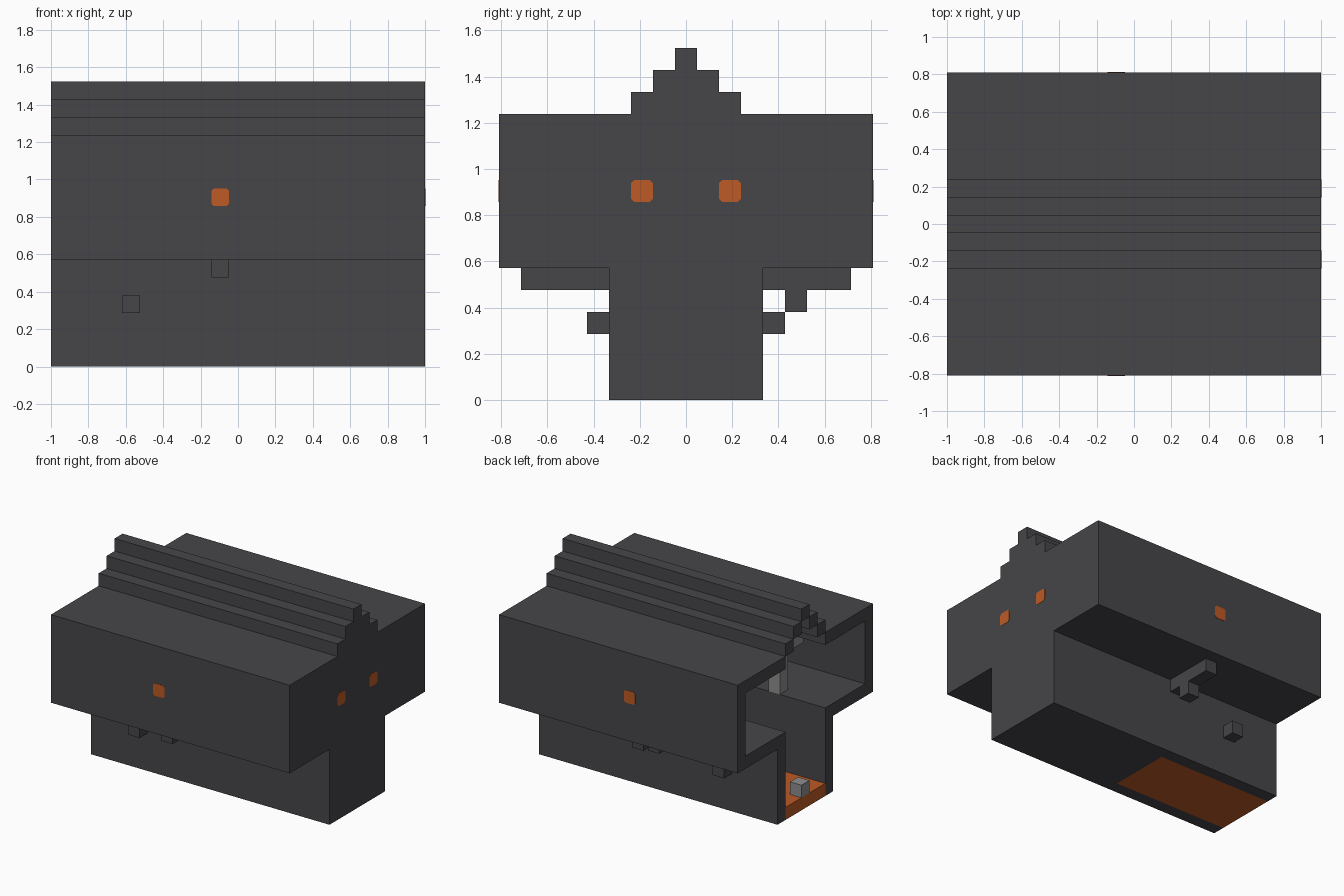
import bpy
import bmesh

U = 2 / 21            # one building block
LENGTH, WALL = 21, 20  # hull length and inner face of the closed end, in blocks

cube = bpy.data.objects.get("Cube")
if cube:
    bpy.data.objects.remove(cube)


def material(name, rgb):
    m = bpy.data.materials.new(name)
    m.use_nodes = True
    color = (*rgb, 1)
    m.diffuse_color = color
    m.node_tree.nodes["Principled BSDF"].inputs["Base Color"].default_value = color
    return m


DARK = material("dark_grey", (0.061, 0.061, 0.068))
ORANGE = material("orange", (0.51, 0.103, 0.018))
GREY = material("light_grey", (0.27, 0.27, 0.27))


def finish(name, bm, mat):
    bmesh.ops.recalc_face_normals(bm, faces=bm.faces)
    mesh = bpy.data.meshes.new(name)
    bm.to_mesh(mesh)
    bm.free()
    mesh.materials.append(mat)
    obj = bpy.data.objects.new(name, mesh)
    bpy.context.collection.objects.link(obj)
    return obj


def add_box(bm, x, y, z):
    """Box from ranges in blocks; x counts from the open end, y from the middle."""
    verts = bmesh.ops.create_cube(bm, size=1)["verts"]
    for v in verts:
        for i, (lo, hi) in enumerate((x, y, z)):
            v.co[i] = (lo + (v.co[i] + 0.5) * (hi - lo)) * U
        v.co.x -= 1
    return verts


def box(name, x, y, z, mat=DARK, mirror=False):
    bm = bmesh.new()
    add_box(bm, x, y, z)
    if mirror:
        add_box(bm, x, (-y[1], -y[0]), z)
    return finish(name, bm, mat)


# Closed end: stepped silhouette, extruded one block
half = [(3.5, 0), (3.5, 6), (8.5, 6), (8.5, 13), (2.5, 13), (2.5, 14),
        (1.5, 14), (1.5, 15), (0.5, 15), (0.5, 16)]
outline = half + [(-y, z) for y, z in reversed(half)]
bm = bmesh.new()
face = bm.faces.new([bm.verts.new((WALL * U - 1, y * U, z * U)) for y, z in outline])
ext = bmesh.ops.extrude_face_region(bm, geom=[face])["geom"]
bmesh.ops.translate(bm, vec=(U, 0, 0),
                    verts=[g for g in ext if isinstance(g, bmesh.types.BMVert)])
finish("end_wall", bm, DARK)

# Hull shell, open at one end
span = (0, WALL)
box("lower_walls", span, (2.5, 3.5), (0, 7), mirror=True)
box("side_ledges", span, (3.5, 8.5), (6, 7), mirror=True)
box("upper_walls", span, (7.5, 8.5), (7, 13), mirror=True)
box("roof_panels", span, (2.5, 7.5), (12, 13), mirror=True)
for i in range(2):
    box(f"roof_step_{i + 1}", span, (1.5 - i, 2.5 - i), (13 + i, 14 + i), mirror=True)
box("roof_ridge", span, (-0.5, 0.5), (15, 16))

# Floor
box("entry_floor", (0, 10), (-2.5, 2.5), (0, 1), ORANGE)
box("rear_floor", (10, WALL), (-2.5, 2.5), (0, 1))

# Outside fittings
box("side_pegs", (4, 5), (3.5, 4.5), (3, 4), mirror=True)
box("ledge_beams", (9, 10), (3.5, 7.5), (5, 6), mirror=True)
box("beam_hook", (9, 10), (4.5, 5.5), (4, 5))

# Inside fittings
box("entry_block", (0, 1), (-0.5, 0.5), (1, 2), GREY)
box("inner_post", (4, 5), (-3.5, -2.5), (7, 11), GREY)
box("post_arm", (4, 5), (-5.5, -3.5), (10, 11), GREY)


# Lamps: clipped-corner blocks set through the walls
def lamps(name, x, y, axis):
    bm = bmesh.new()
    for side in (y, (-y[1], -y[0])):
        verts = add_box(bm, x, side, (9, 10))
        edges = {e for v in verts for e in v.link_edges
                 if abs((e.verts[0].co - e.verts[1].co)[axis]) > U / 2}
        bmesh.ops.bevel(bm, geom=list(edges), offset=0.014, segments=1,
                        affect='EDGES')
    finish(name, bm, ORANGE)


PROUD = 0.02
lamps("side_lamps", (9, 10), (7.5 - PROUD, 8.5 + PROUD), 1)
lamps("end_lamps", (WALL - PROUD, LENGTH + PROUD), (1.5, 2.5), 0)
